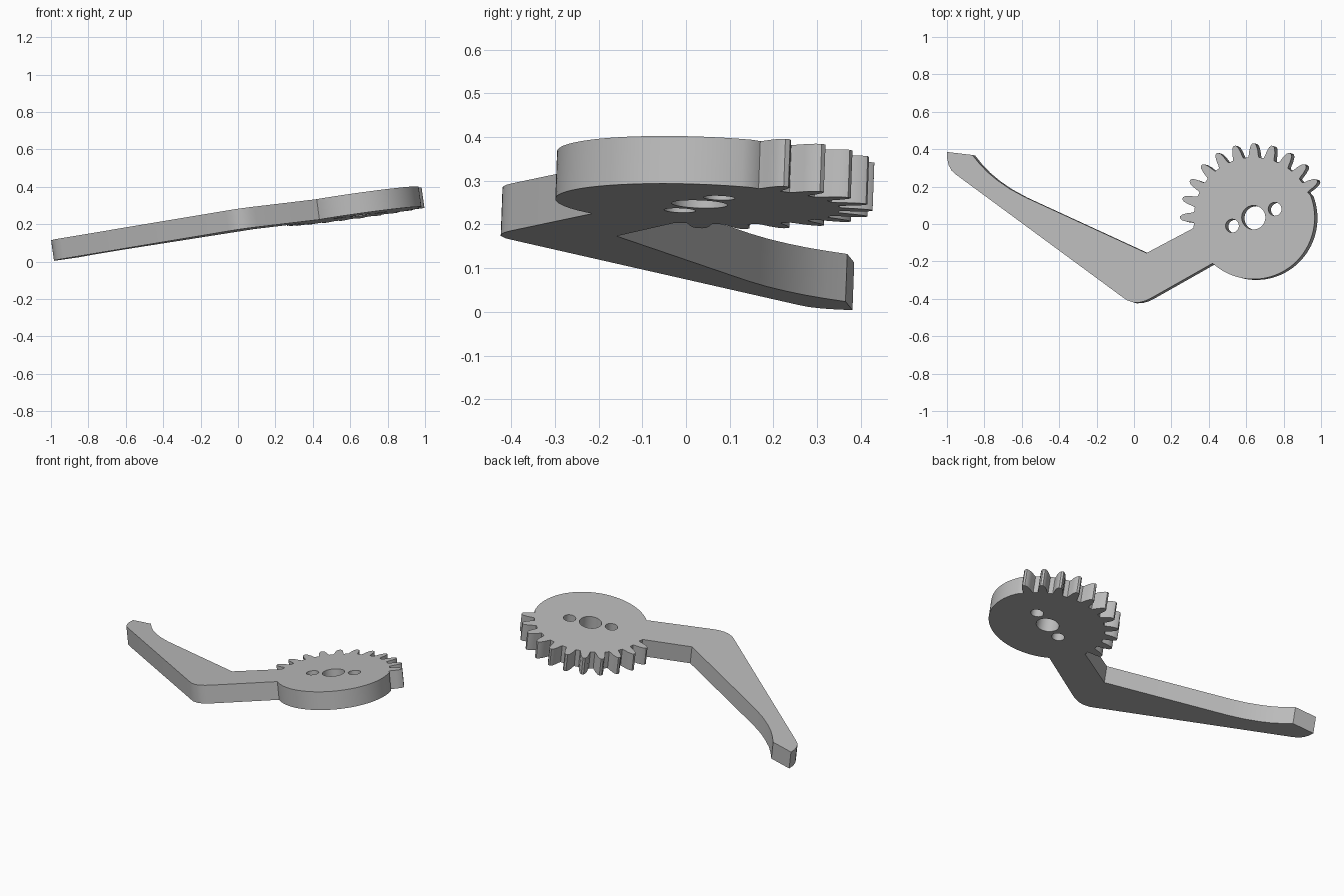
import bpy, bmesh
from math import sin, cos, radians

if "Cube" in bpy.data.objects:
    bpy.data.objects.remove(bpy.data.objects["Cube"], do_unlink=True)

GEAR_X, GEAR_Y = 0.639, 0.035
DISC_R, TIP_R = 0.33, 0.396
THICKNESS = 0.11


def plane_z(x, y):
    # Tilted top face of the plate
    return 0.267 + 0.14 * x - 0.037 * y


def polar(r, deg, cx=GEAR_X, cy=GEAR_Y):
    return (cx + 0.99 * r * cos(radians(deg)), cy + r * sin(radians(deg)))


# Lever arm: lower elbow round, long arm, hooked tip, inner elbow
arm = [(0.09, -0.397), (0.06, -0.411), (0.03, -0.419), (0.0, -0.42),
       (-0.035, -0.409), (-0.067, -0.387), (-0.95, 0.263), (-0.976, 0.286),
       (-0.991, 0.315), (-0.999, 0.35), (-0.999, 0.385), (-0.864, 0.369),
       (-0.826, 0.322), (-0.783, 0.277), (-0.73, 0.233), (-0.666, 0.189),
       (-0.585, 0.145), (0.067, -0.155)]

# Gear rim: plain round from the arm to the first tooth
disc = [polar(DISC_R, 228 - 360 + i * 3.92) for i in range(40)]

# Teeth every 15 degrees around the upper half
tooth = [(0.322, -5.2), (0.335, -4.4), (0.36, -3.6), (0.385, -2.3), (TIP_R, -0.9),
         (TIP_R, 0.9), (0.385, 2.3), (0.36, 3.6), (0.335, 4.4), (0.322, 5.2)]
teeth = [polar(r, a + d) for a in range(30, 181, 15) for r, d in tooth]

outline = arm + [polar(DISC_R, 190)] + teeth[::-1] + disc[::-1]


def circle(cx, cy, r, n=40):
    return [polar(r, 360 * i / n, cx, cy) for i in range(n)]


# Shaft hole with a pin hole on either side
holes = [circle(GEAR_X, GEAR_Y, 0.064),
         circle(GEAR_X - 0.114, GEAR_Y - 0.045, 0.036, 28),
         circle(GEAR_X + 0.114, GEAR_Y + 0.045, 0.036, 28)]

bm = bmesh.new()
for loop in [outline] + holes:
    verts = [bm.verts.new((x, y, 0)) for x, y in loop]
    for i, v in enumerate(verts):
        bm.edges.new((verts[i - 1], v))
bmesh.ops.triangle_fill(bm, use_beauty=True, use_dissolve=False,
                        edges=bm.edges[:], normal=(0, 0, 1))
bm.normal_update()
for f in bm.faces:
    if f.normal.z < 0:
        f.normal_flip()
for v in bm.verts:
    v.co.z = plane_z(v.co.x, v.co.y)
bm.normal_update()
mesh = bpy.data.meshes.new("gear_lever")
bm.to_mesh(mesh)
bm.free()
lever = bpy.data.objects.new("gear_lever", mesh)
bpy.context.collection.objects.link(lever)

# Plain grey metal
grey = bpy.data.materials.new("grey_metal")
grey.use_nodes = True
colour = (0.5, 0.5, 0.5, 1)
grey.diffuse_color = colour
grey.node_tree.nodes["Principled BSDF"].inputs["Base Color"].default_value = colour
mesh.materials.append(grey)

# Thicken the plate downward, then shade
solid = lever.modifiers.new("thickness", 'SOLIDIFY')
solid.thickness = THICKNESS
solid.offset = -1
bpy.ops.object.select_all(action='DESELECT')
lever.select_set(True)
bpy.context.view_layer.objects.active = lever
bpy.ops.object.modifier_apply(modifier=solid.name)
bpy.ops.object.shade_smooth_by_angle(angle=radians(30))
